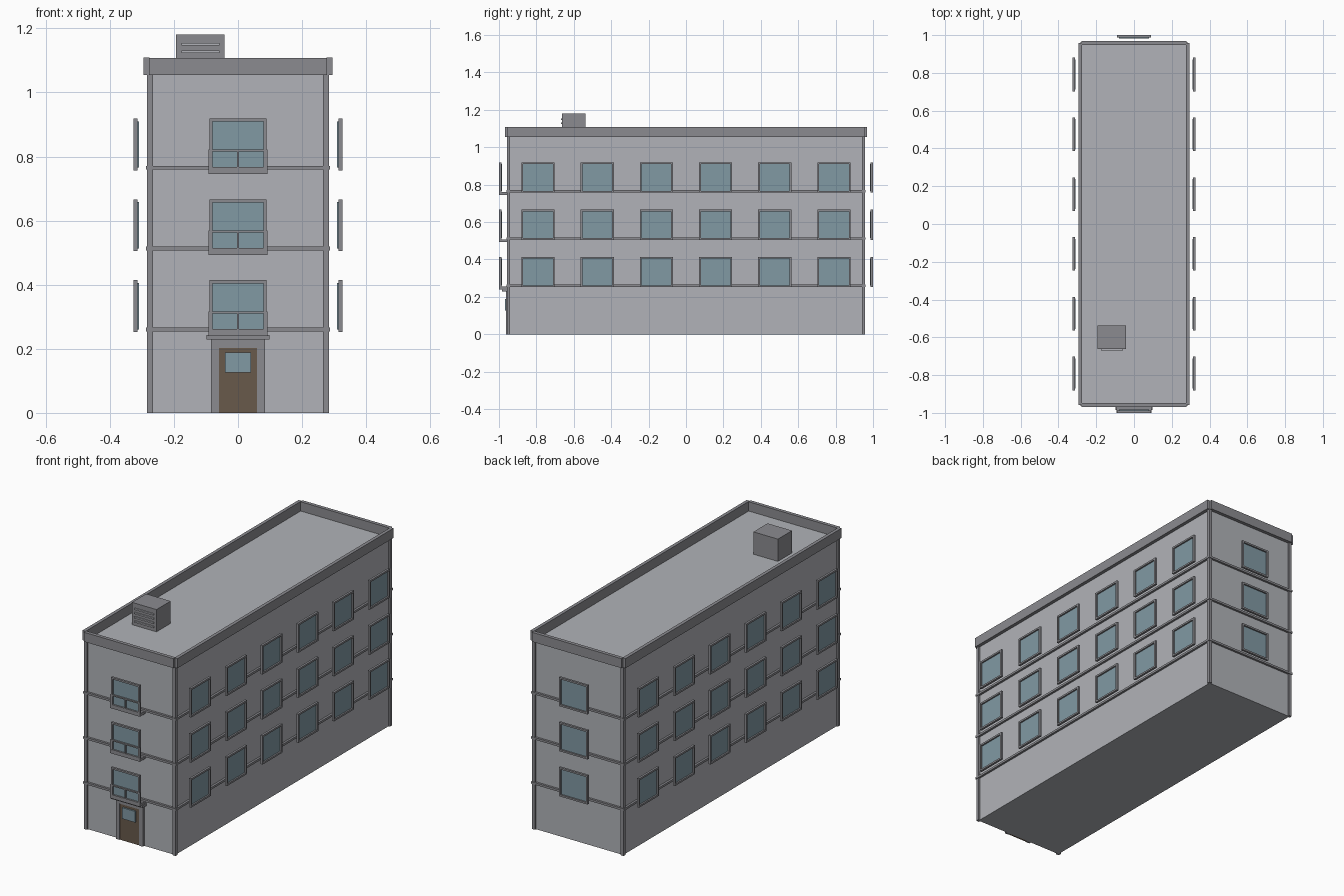
import bpy, bmesh
from math import pi
from mathutils import Matrix, Vector

if "Cube" in bpy.data.objects:
    bpy.data.objects.remove(bpy.data.objects["Cube"])


def material(name, rgb):
    m = bpy.data.materials.new(name)
    m.diffuse_color = (*rgb, 1)
    m.use_nodes = True
    m.node_tree.nodes["Principled BSDF"].inputs["Base Color"].default_value = m.diffuse_color
    return m


WALL = material("wall_grey", (0.44, 0.45, 0.48))
TRIM = material("trim_grey", (0.26, 0.26, 0.28))
GLASS = material("glass_blue", (0.22, 0.32, 0.37))
WOOD = material("door_brown", (0.14, 0.10, 0.07))


def build(name, boxes, mat):
    """One object from boxes (x0, x1, y0, y1, z0, z1[, placement matrix])."""
    bm = bmesh.new()
    for x0, x1, y0, y1, z0, z1, *place in boxes:
        size = Matrix.Diagonal((x1 - x0, y1 - y0, z1 - z0, 1))
        mid = Matrix.Translation(Vector((x0 + x1, y0 + y1, z0 + z1)) / 2)
        base = place[0] if place else Matrix.Identity(4)
        bmesh.ops.create_cube(bm, size=1, matrix=base @ mid @ size)
    mesh = bpy.data.meshes.new(name)
    bm.to_mesh(mesh)
    bm.free()
    mesh.materials.append(mat)
    ob = bpy.data.objects.new(name, mesh)
    bpy.context.collection.objects.link(ob)
    return ob


def frame(x0, x1, y0, y1, z0, z1, t, place):
    """Four bars around an opening in the local xz plane."""
    return [(x0, x0 + t, y0, y1, z0, z1, place), (x1 - t, x1, y0, y1, z0, z1, place),
            (x0 + t, x1 - t, y0, y1, z0, z0 + t, place),
            (x0 + t, x1 - t, y0, y1, z1 - t, z1, place)]


W, D, TOP = 0.275, 0.949, 1.056
FLOORS = [0.252 + i * 0.2525 for i in range(3)]

# Walls, corner posts, floor bands
build("walls", [(-W, W, -D, D, 0, TOP)], WALL)
build("corner_posts", [(sx * W - .009, sx * W + .009, sy * D - .009, sy * D + .009, 0, TOP)
                       for sx in (-1, 1) for sy in (-1, 1)], TRIM)
build("floor_bands", [(-.287, .287, -.961, .961, z + .002, z + .014) for z in FLOORS], TRIM)

# Parapet around the flat roof
parapet = []
for s in (-1, 1):
    parapet.append((*sorted((s * .276, s * .295)), -.957, .957, TOP - .001, 1.109))
    parapet.append((-.278, .278, *sorted((s * .948, s * .968)), TOP - .001, 1.108))
build("parapet", parapet, TRIM)

# Windows stand slightly off the walls: local -y is outward
spots = [Matrix.Translation((0, -.987, 0)),
         Matrix.Translation((0, .987, 0)) @ Matrix.Rotation(pi, 4, 'Z')]
for s in (-1, 1):
    for i in range(6):
        spots.append(Matrix.Translation((s * .313, (i - 2.5) * .3165, 0))
                     @ Matrix.Rotation(s * pi / 2, 4, 'Z'))
frames, panes = [], []
for m in spots:
    for z in FLOORS:
        frames += frame(-.089, .089, -.0125, 0, z, z + .162, .01, m)
        panes.append((-.08, .08, -.004, .004, z + .009, z + .153, m))
build("window_frames", frames, TRIM)
build("window_panes", panes, GLASS)

# Front balconies: slab plus railing
slabs, rails = [], []
for z in FLOORS:
    slabs.append((-.092, .092, -1, -D, z - .012, z + .003))
    rails += frame(-.092, .092, -1, -.99, z + .002, z + .065, .007, Matrix.Identity(4))
    rails.append((-.003, .003, -.999, -.991, z + .008, z + .06))
build("balcony_slabs", slabs, TRIM)
build("balcony_railings", rails, TRIM)

# Entrance
build("door_surround", [(-.084, -.06, -.962, -D, 0, .229), (.06, .084, -.962, -D, 0, .229),
                        (-.06, .06, -.962, -D, .203, .229)], TRIM)
build("door_canopy", [(-.098, .098, -.985, -D, .229, .243)], TRIM)
build("door", [(-.06, .06, -.959, -D, 0, .203)], WOOD)
build("door_window", [(-.04, .04, -.968, -.955, .126, .188)], GLASS)

# Rooftop vent unit with louvres
build("roof_unit", [(-.194, -.042, -.662, -.537, TOP - .005, 1.181)], TRIM)
build("roof_unit_louvres", [(-.176, -.057, -.669, -.66, z - .004, z + .004)
                            for z in (1.08, 1.1035, 1.127, 1.1505)], WALL)
